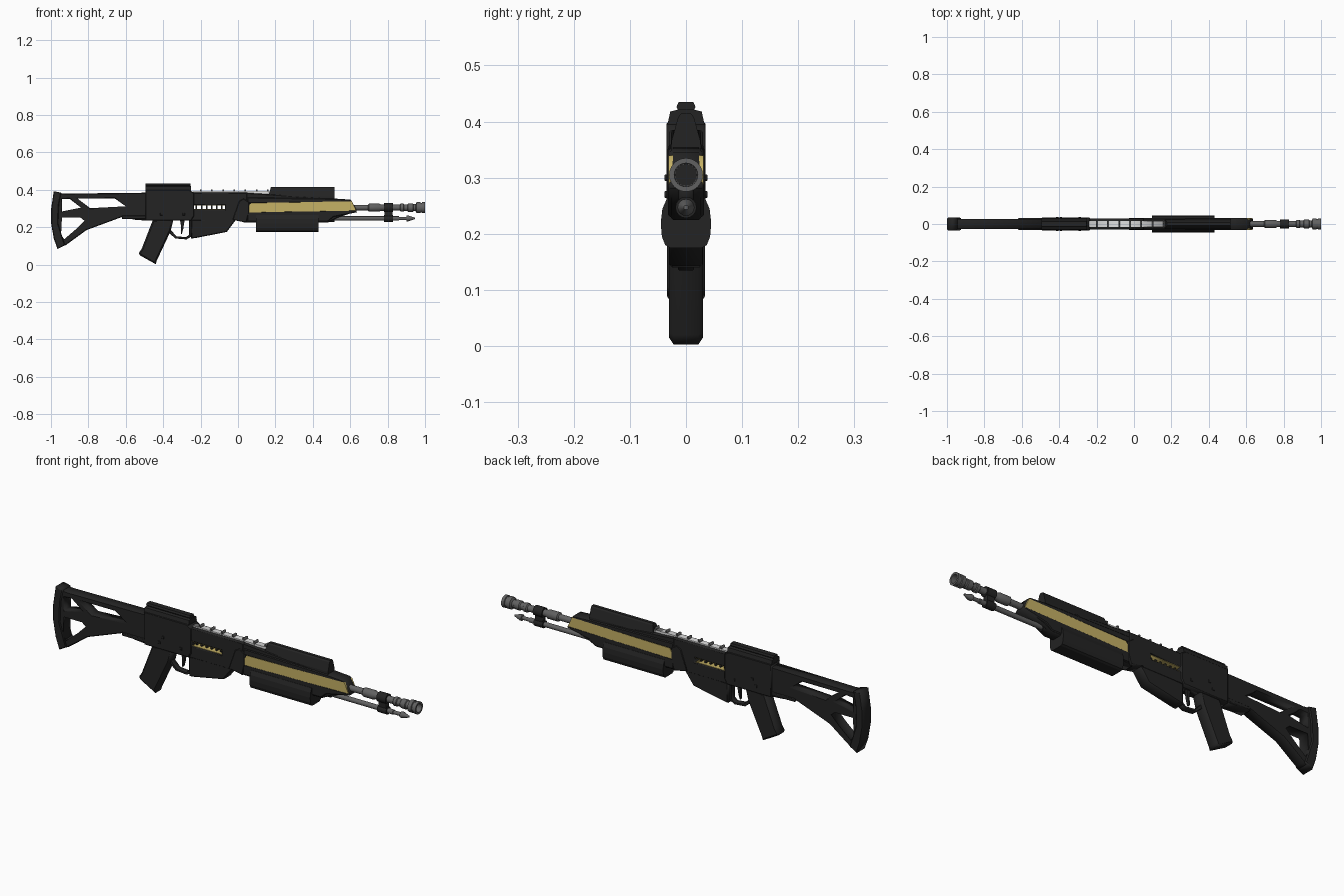
import bpy, bmesh, math

cube = bpy.data.objects.get("Cube")
if cube:
    bpy.data.objects.remove(cube, do_unlink=True)


def material(name, rgb, rough=0.6):
    m = bpy.data.materials.new(name)
    m.use_nodes = True
    m.diffuse_color = (*rgb, 1)
    bsdf = m.node_tree.nodes["Principled BSDF"]
    bsdf.inputs["Base Color"].default_value = (*rgb, 1)
    bsdf.inputs["Roughness"].default_value = rough
    return m


BLACK = material("matte black", (0.017, 0.017, 0.017))
STEEL = material("grey steel", (0.12, 0.12, 0.12))
GOLD = material("pale gold", (0.56, 0.44, 0.13))
WHITE = material("off white", (0.75, 0.75, 0.75))


def select(ob):
    bpy.ops.object.select_all(action='DESELECT')
    ob.select_set(True)
    bpy.context.view_layer.objects.active = ob


def smooth(ob, angle=35):
    select(ob)
    bpy.ops.object.shade_smooth_by_angle(angle=math.radians(angle))


def plate(name, outline, half, mat=BLACK, bevel=0.004, holes=(), y=0):
    """Side profile in x, z, extruded across y, with holes and bevelled edges."""
    cu = bpy.data.curves.new(name, 'CURVE')
    cu.dimensions = '2D'
    cu.fill_mode = 'BOTH'
    for loop in (outline, *holes):
        s = cu.splines.new('POLY')
        s.points.add(len(loop) - 1)
        for p, (x, z) in zip(s.points, loop):
            p.co = (x, z, 0, 1)
        s.use_cyclic_u = True
    cu.extrude = half - bevel
    cu.bevel_depth = bevel
    cu.bevel_resolution = 0
    cu.offset = -bevel
    cu.materials.append(mat)
    ob = bpy.data.objects.new(name, cu)
    bpy.context.collection.objects.link(ob)
    ob.rotation_euler.x = math.pi / 2
    ob.location.y = y
    select(ob)
    bpy.ops.object.convert(target='MESH')
    return bpy.context.object


def box(name, x0, x1, z0, z1, half, mat=BLACK, bevel=0.0, y=0):
    return plate(name, [(x0, z0), (x1, z0), (x1, z1), (x0, z1)], half, mat, bevel, y=y)


def loft(name, section, x0, x1, mat=BLACK, slant0=0.0, slant1=0.0):
    """Cross-section in y, z mirrored in y and drawn along x; slants lean the ends."""
    ring = section + [(-y, z) for y, z in reversed(section) if y > 0]
    low = min(z for _, z in ring)
    bm = bmesh.new()
    ends = [[bm.verts.new((x + s * (z - low), y, z)) for y, z in ring]
            for x, s in ((x0, slant0), (x1, slant1))]
    bm.faces.new(ends[0])
    bm.faces.new(ends[1][::-1])
    n = len(ring)
    for i in range(n):
        j = (i + 1) % n
        bm.faces.new((ends[0][j], ends[0][i], ends[1][i], ends[1][j]))
    return finish(name, bm, mat)


def finish(name, bm, mat):
    bmesh.ops.recalc_face_normals(bm, faces=bm.faces[:])
    me = bpy.data.meshes.new(name)
    bm.to_mesh(me)
    bm.free()
    me.materials.append(mat)
    ob = bpy.data.objects.new(name, me)
    bpy.context.collection.objects.link(ob)
    return ob


def lathe(name, profile, z, mat=STEEL, sides=24):
    """Turn a profile of x, radius around a lengthwise axis at height z."""
    bm = bmesh.new()
    rings = []
    for x, r in profile:
        rings.append([bm.verts.new((x, r * math.cos(math.tau * k / sides),
                                    z + r * math.sin(math.tau * k / sides))) for k in range(sides)])
    for a, b in zip(rings, rings[1:]):
        for k in range(sides):
            j = (k + 1) % sides
            bm.faces.new((a[k], a[j], b[j], b[k]))
    bm.faces.new(rings[0])
    bm.faces.new(rings[-1])
    ob = finish(name, bm, mat)
    smooth(ob)
    return ob


# Skeleton stock with butt pad
plate("stock", [(-.98, .385), (-.92, .38), (-.48, .385), (-.48, .235), (-.55, .24), (-.62, .255),
                (-.81, .185), (-.92, .105), (-.96, .09), (-.98, .15), (-.99, .25)], 0.028,
      holes=[[(-.94, .35), (-.9, .352), (-.84, .305), (-.94, .285)],
             [(-.86, .355), (-.66, .355), (-.6, .312), (-.79, .302)],
             [(-.945, .255), (-.84, .255), (-.815, .235), (-.86, .19), (-.93, .13), (-.95, .16)]])
plate("butt_pad", [(-.985, .393), (-.945, .385), (-.958, .32), (-.962, .22), (-.925, .105),
                   (-.965, .083), (-.985, .14), (-.999, .22), (-.999, .3)], 0.034)
box("stock_latch", -.62, -.48, .245, .262, .032, bevel=.003)

# Receiver and top rail
plate("receiver", [(-.495, .235), (-.25, .235), (-.235, .26), (-.235, .385), (-.26, .4), (-.495, .4)], 0.035)
loft("receiver_top", [(0, .395), (.033, .395), (.028, .418), (.012, .422), (0, .422)], -.495, -.25)
loft("top_rail", [(0, .418), (.013, .418), (.017, .426), (.013, .435), (0, .435)], -.495, -.255)

# Middle body with open vent
plate("body", [(-.26, .235), (-.02, .235), (.05, .27), (.05, .385), (-.26, .385)], 0.03,
      holes=[[(-.245, .295), (-.07, .295), (-.07, .318), (-.245, .318)]])
for z in (.2955, .3175):
    box("vent_lining", -.245, -.07, z - .0015, z + .0015, .026, GOLD)
for i in range(6):
    x = -.222 + i * .027
    box("vent_bar", x - .004, x + .004, .294, .319, .01)
plate("magazine", [(-.25, .24), (-.25, .14), (-.225, .143), (-.06, .175), (-.015, .235), (-.015, .245)], 0.029)

# Pale sight strip with ribs
box("sight_strip", -.24, .165, .38, .391, .015, WHITE)
for i in range(7):
    x = -.2 + i * .06
    box("sight_rib", x - .004, x + .004, .384, .402, .015, STEEL)

# Grip, trigger and guard
plate("grip", [(-.455, .24), (-.345, .24), (-.36, .18), (-.435, .02), (-.44, .003), (-.525, .05),
               (-.53, .062), (-.515, .085)], 0.03, bevel=.008)
plate("trigger", [(-.31, .24), (-.285, .24), (-.293, .19), (-.3, .165), (-.306, .165), (-.304, .2)],
      .007, bevel=.001)
plate("trigger_guard", [(-.385, .24), (-.375, .175), (-.335, .14), (-.275, .135), (-.25, .15), (-.25, .24)],
      .014, bevel=.002,
      holes=[[(-.36, .235), (-.36, .185), (-.328, .152), (-.278, .147), (-.262, .16), (-.262, .235)]])
for y in (-.035, .035):
    for x, z in ((-.41, .27), (-.29, .27), (-.39, .3)):
        box("receiver_pin", x - .006, x + .006, z - .006, z + .006, .003, bevel=.001, y=y)

# Handguard core, collar and gold side panels
plate("collar", [(-.03, .24), (.045, .225), (.06, .28), (.06, .335), (.03, .355), (.005, .34)], 0.033)
plate("handguard_core", [(.03, .225), (.48, .225), (.53, .25), (.635, .285), (.63, .3), (.605, .345),
                         (.54, .352), (.04, .385)], 0.027)
plate("handguard_lower", [(.05, .23), (.48, .23), (.51, .255), (.635, .28), (.632, .292), (.05, .282)], 0.032)
plate("handguard_upper", [(.05, .328), (.3, .33), (.61, .335), (.6, .348), (.52, .353), (.05, .36)], 0.031)
for y in (-.027, .027):
    plate("gold_panel", [(.055, .278), (.25, .283), (.632, .288), (.608, .34), (.3, .333), (.07, .33),
                         (.055, .31)], .004, GOLD, bevel=0, y=y)
loft("handguard_cap", [(0, .345), (.027, .345), (.026, .365), (.014, .408), (.008, .415), (0, .415)],
     .155, .515, slant0=.3, slant1=0)

# Underslung pod
loft("pod", [(0, .175), (.028, .175), (.037, .18), (.043, .195), (.045, .22), (.042, .245),
             (.033, .265), (0, .27)], .095, .43)

# Barrel with hollow muzzle, lower rod and clamp
lathe("barrel", [(.6, .015), (.695, .015), (.7, .022), (.755, .022), (.765, .017), (.865, .016),
                 (.87, .022), (.885, .022), (.888, .018), (.905, .018), (.91, .023), (.935, .023),
                 (.938, .019), (.95, .019), (.955, .029), (.975, .03), (.977, .026), (.983, .026),
                 (.985, .03), (1, .03), (1, .021), (.96, .02)], .305)
lathe("bore", [(.955, .0195), (.962, .0195)], .305, BLACK)
lathe("lower_rod", [(.45, .012), (.86, .012), (.862, .009), (.9, .009), (.902, .015), (.912, .015),
                    (.945, .004)], .247, sides=16)
lathe("barrel_band", [(.78, .024), (.83, .024)], .305, BLACK)
lathe("rod_band", [(.78, .019), (.83, .019)], .247, BLACK, 16)
box("band_bridge", .783, .827, .245, .3, .013, bevel=.002)
lathe("rod_socket", [(.44, .02), (.515, .018)], .247, BLACK, 16)
